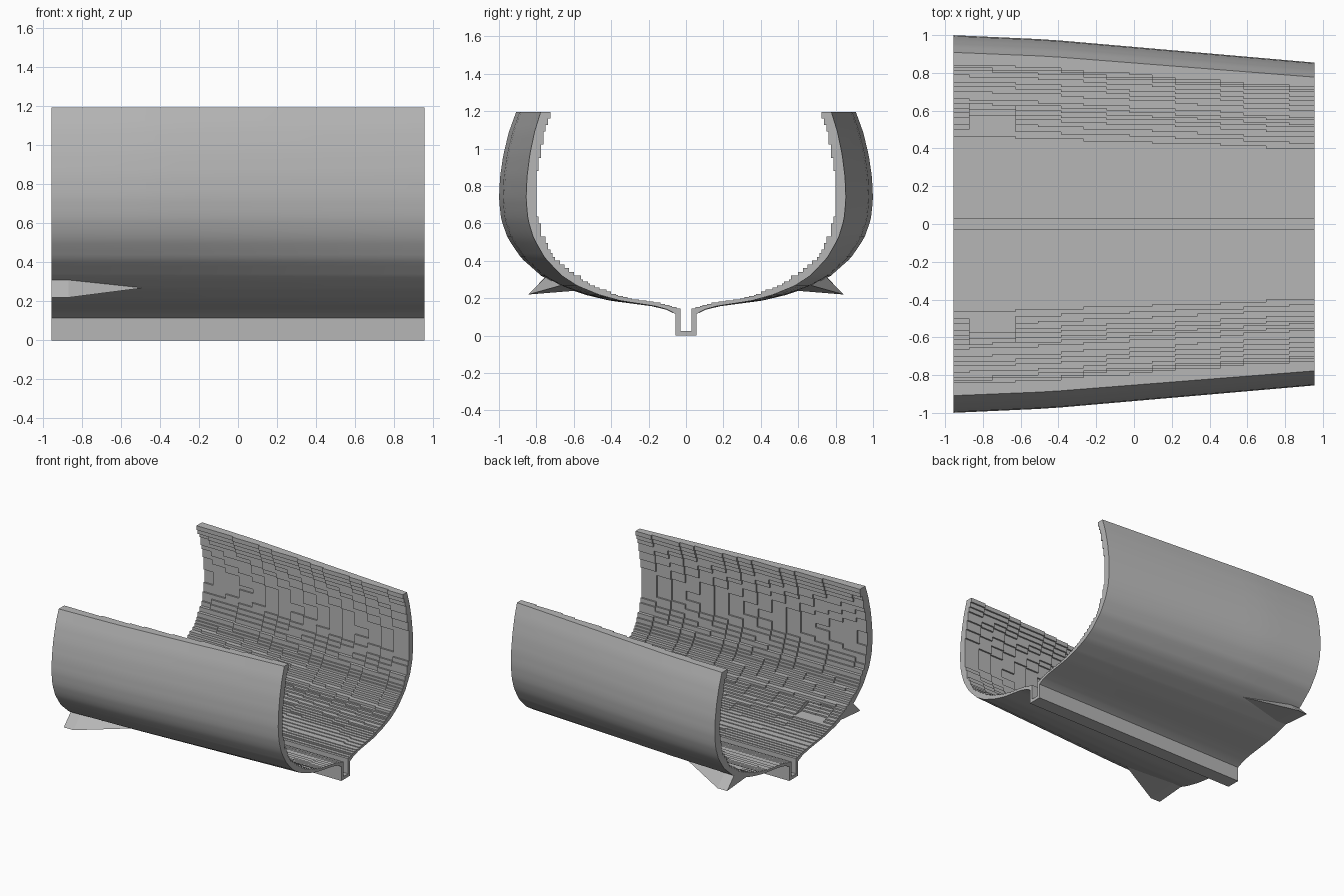
import bpy, bmesh, math
from mathutils import Vector

cube = bpy.data.objects.get("Cube")
if cube:
    bpy.data.objects.remove(cube)

grey = bpy.data.materials.new("hull grey")
grey.use_nodes = True
grey.diffuse_color = (0.47, 0.47, 0.47, 1)
grey.node_tree.nodes["Principled BSDF"].inputs["Base Color"].default_value = (0.47, 0.47, 0.47, 1)

# Half profiles at the narrow end, as (y, z)
OUTER = [(.055, 0), (.055, .115), (.1, .14), (.165, .158), (.35, .187), (.46, .218),
         (.575, .265), (.66, .32), (.75, .415), (.81, .52), (.84, .62), (.85, .73),
         (.845, .85), (.83, .97), (.805, 1.09), (.773, 1.195)]
INNER = [(.03, .14), (.06, .147), (.13, .168), (.2, .178), (.3, .195), (.4, .222),
         (.5, .262), (.6, .318), (.7, .4), (.765, .51), (.795, .62), (.805, .73),
         (.8, .85), (.785, .97), (.76, 1.09), (.725, 1.195)]
WIDTHS = [(1.0, -.955), (.977, -.45), (.855, .955)]
KEEL, CHANNEL, FLOOR, TOP, END = .055, .03, .025, 1.195, .955
STEP = .0125


def lookup(table, t):
    """Linear interpolation of the first column by the second."""
    for (a, s), (b, e) in zip(table, table[1:]):
        if t <= e:
            return a + (b - a) * max(0, t - s) / (e - s)
    return table[-1][0]


def taper(y, x):
    if y <= KEEL:
        return y
    return KEEL + (y - KEEL) * (lookup(WIDTHS, x) - KEEL) / (.85 - KEEL)


def outer(x, z):
    return taper(lookup(OUTER, z), x)


def in_pocket(x, z):
    """Recessed cells behind the fins."""
    return -.88 < x < -.6 and .235 < z < .285


def inner(x0, x1, z0, z1):
    """Stepped inner wall of one cell."""
    if z1 <= FLOOR + 1e-6:
        return 0
    if z1 <= .1401:
        return CHANNEL
    if in_pocket((x0 + x1) / 2, (z0 + z1) / 2):
        return min(outer(x1, z0), outer(x1, z1)) - .006
    y = min(taper(lookup(INNER, z), x1) for z in (z0, z1))
    return max(CHANNEL, math.floor(y / STEP) * STEP)


def finish(name, bm):
    bmesh.ops.remove_doubles(bm, verts=bm.verts, dist=1e-5)
    mesh = bpy.data.meshes.new(name)
    bm.to_mesh(mesh)
    bm.free()
    mesh.materials.append(grey)
    ob = bpy.data.objects.new(name, mesh)
    bpy.context.collection.objects.link(ob)
    mirror = ob.modifiers.new("mirror", 'MIRROR')
    mirror.use_axis = (False, True, False)
    mirror.use_clip = True
    return ob


def quad(bm, points, facing):
    points = [Vector(p) for p in points]
    normal = (points[2] - points[0]).cross(points[3] - points[1])
    if normal.length < 1e-9:
        return
    if normal.dot(Vector(facing)) < 0:
        points.reverse()
    unique = [p for i, p in enumerate(points) if (p - points[i - 1]).length > 1e-6]
    if len(unique) > 2:
        bm.faces.new([bm.verts.new(p) for p in unique])


# Cell rows get taller as the side becomes steeper
rows = [0, FLOOR, .115, .14]
while rows[-1] < TOP - .04:
    z = rows[-1]
    rows.append(z + (.006 if z < .22 else .011 if z < .3 else .02 if z < .45 else .035))
rows.append(TOP)
xs = [-END] + [-.87 + .1207 * k for k in range(16)] + [END]
cells = [[inner(a, b, c, d) for c, d in zip(rows, rows[1:])] for a, b in zip(xs, xs[1:])]

# Hull shell: smooth outside, stepped inside
bm = bmesh.new()
for i, (a, b) in enumerate(zip(xs, xs[1:])):
    for j, (c, d) in enumerate(zip(rows, rows[1:])):
        y = cells[i][j]
        quad(bm, [(a, outer(a, c), c), (b, outer(b, c), c),
                  (b, outer(b, d), d), (a, outer(a, d), d)], (0, 1, 0))
        if y > 0:
            quad(bm, [(a, y, c), (b, y, c), (b, y, d), (a, y, d)], (0, -1, 0))
        # Ledge above this cell, or the rim
        if d < TOP:
            n = cells[i][j + 1]
            quad(bm, [(a, y, d), (b, y, d), (b, n, d), (a, n, d)], (0, 0, n - y))
        else:
            quad(bm, [(a, y, d), (b, y, d), (b, outer(b, d), d), (a, outer(a, d), d)], (0, 0, 1))
        # Step to the neighbouring slab
        if i + 1 < len(cells):
            n = cells[i + 1][j]
            quad(bm, [(b, y, c), (b, n, c), (b, n, d), (b, y, d)], (n - y, 0, 0))
        # End caps
        for x, last in ((-END, i == 0), (END, i == len(cells) - 1)):
            if last:
                quad(bm, [(x, y, c), (x, outer(x, c), c), (x, outer(x, d), d), (x, y, d)], (x, 0, 0))
    quad(bm, [(a, 0, 0), (b, 0, 0), (b, KEEL, 0), (a, KEEL, 0)], (0, 0, -1))
hull = finish("hull_shell", bm)

# Side fins: a triangular wedge running out to a point
bm = bmesh.new()
sections = []
for x in (-END, -.87):
    sections.append([bm.verts.new(p) for p in (
        (x, .843, .22), (x, outer(x, .31), .31), (x, outer(x, .24) - .003, .24))])
tip = bm.verts.new((-.48, outer(-.48, .27) - .004, .27))
bm.faces.new(sections[0])
for k in range(3):
    m = (k + 1) % 3
    if k != 1:
        bm.faces.new([sections[0][k], sections[0][m], sections[1][m], sections[1][k]])
        bm.faces.new([sections[1][k], sections[1][m], tip])
bmesh.ops.recalc_face_normals(bm, faces=bm.faces)
finish("side_fins", bm)

# Smooth outside, crisp steps inside
bpy.ops.object.select_all(action='DESELECT')
hull.select_set(True)
bpy.context.view_layer.objects.active = hull
bpy.ops.object.shade_smooth_by_angle(angle=math.radians(30))
